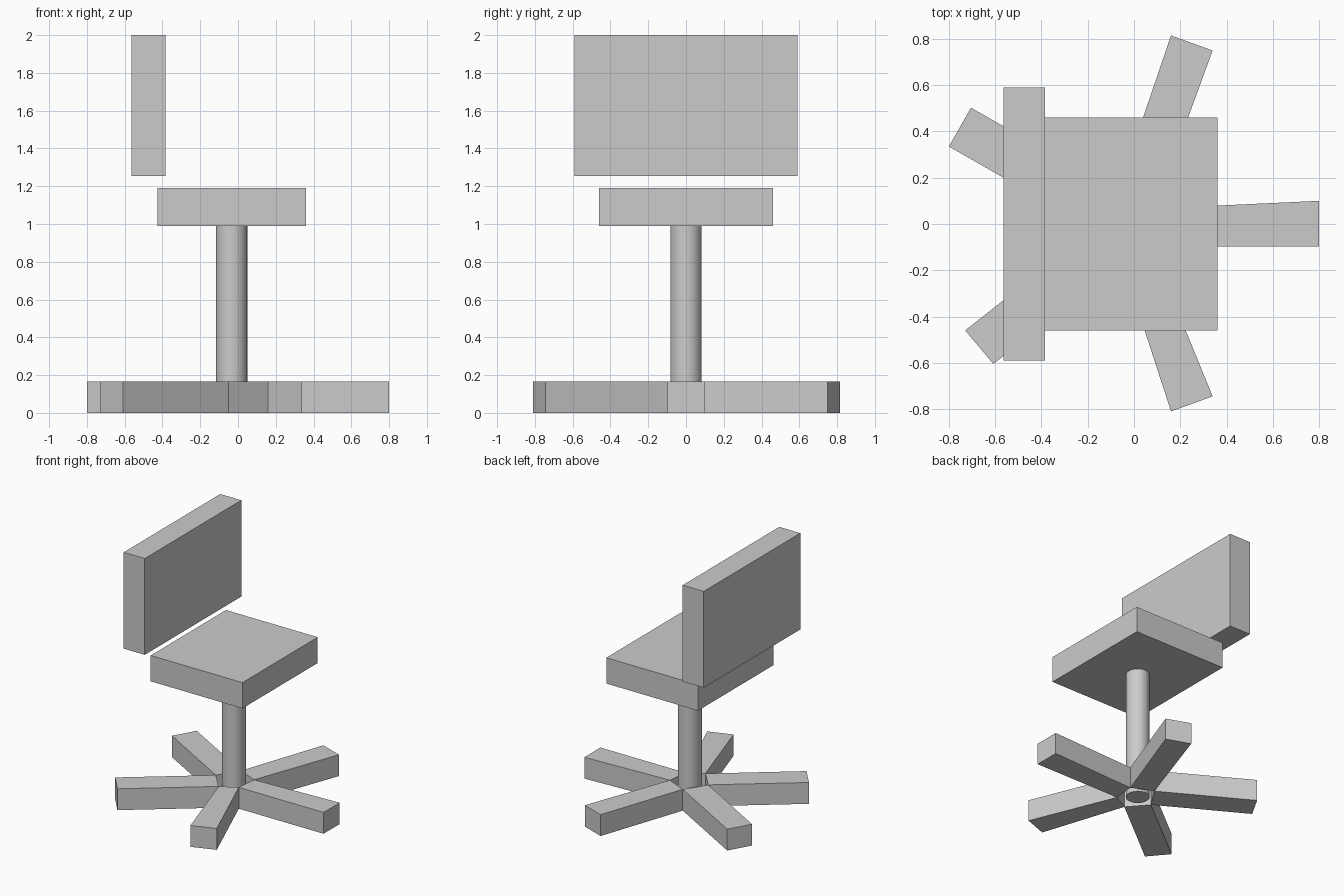
import bpy, bmesh

if "Cube" in bpy.data.objects:
    bpy.data.objects.remove(bpy.data.objects["Cube"])

def prism(name, outline, z0, z1):
    """Extrude a flat outline from z0 up to z1."""
    bm = bmesh.new()
    face = bm.faces.new([bm.verts.new((x, y, z0)) for x, y in outline])
    top = bmesh.ops.extrude_face_region(bm, geom=[face], use_keep_orig=True)
    verts = [v for v in top["geom"] if isinstance(v, bmesh.types.BMVert)]
    bmesh.ops.translate(bm, verts=verts, vec=(0, 0, z1 - z0))
    bmesh.ops.recalc_face_normals(bm, faces=bm.faces)
    mesh = bpy.data.meshes.new(name)
    bm.to_mesh(mesh)
    bm.free()
    obj = bpy.data.objects.new(name, mesh)
    bpy.context.collection.objects.link(obj)
    return obj

def box(name, x0, x1, y, z0, z1):
    return prism(name, [(x0, -y), (x1, -y), (x1, y), (x0, y)], z0, z1)

# Seat and floating backrest
box("seat", -0.425, 0.36, 0.46, 0.99, 1.19)
box("backrest", -0.565, -0.385, 0.59, 1.255, 2.0)

# Central column
bpy.ops.mesh.primitive_cylinder_add(vertices=32, radius=0.083, depth=0.99,
                                    location=(-0.034, 0, 0.495))
bpy.context.object.name = "column"
bpy.ops.object.shade_smooth_by_angle()

# Five legs fan out from the edges of an open pentagon around the column
hub = [(0.075, -0.097), (0.09, 0.067), (-0.07, 0.14), (-0.174, -0.023), (-0.05, -0.165)]
tips = [
    [(0.80, -0.097), (0.80, 0.10)],
    [(0.34, 0.75), (0.16, 0.815)],
    [(-0.705, 0.503), (-0.80, 0.335)],
    [(-0.73, -0.46), (-0.608, -0.605)],
    [(0.16, -0.81), (0.34, -0.745)],
]
for i, (a, b) in enumerate(tips):
    prism(f"leg_{i + 1}", [hub[i], a, b, hub[(i + 1) % 5]], 0, 0.165)
